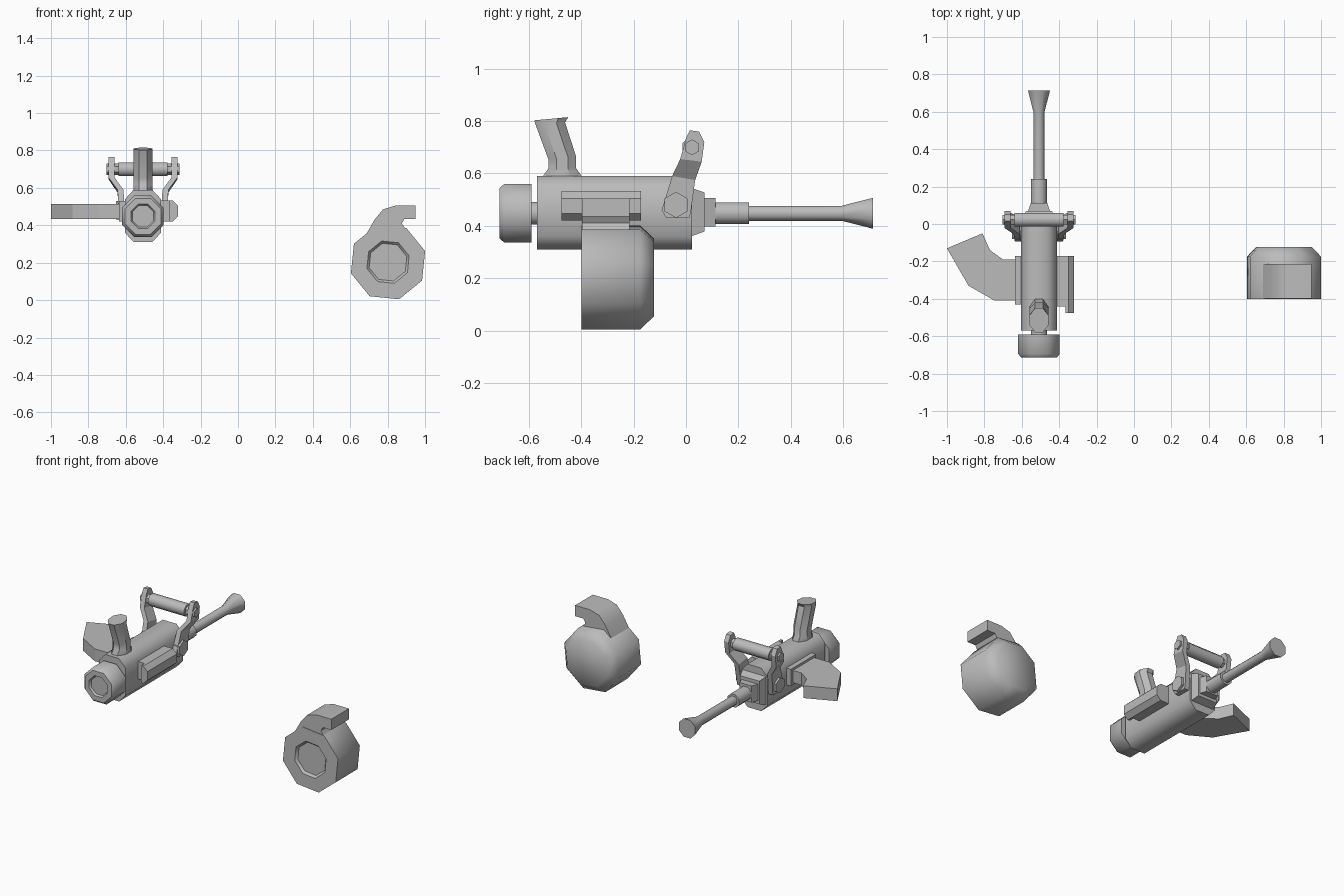
import bpy, bmesh
from math import cos, sin, pi, radians

cube = bpy.data.objects.get("Cube")
if cube:
    bpy.data.objects.remove(cube, do_unlink=True)

grey = bpy.data.materials.new("plain grey")
grey.use_nodes = True
grey.diffuse_color = (0.5, 0.5, 0.5, 1)
grey.node_tree.nodes["Principled BSDF"].inputs["Base Color"].default_value = grey.diffuse_color

CX, CZ = -0.508, 0.448   # axis of the gun


def loft(name, rings, smooth=25):
    """Skin a list of equal-length rings and cap both ends."""
    bm = bmesh.new()
    loops = [[bm.verts.new(p) for p in ring] for ring in rings]
    n = len(loops[0])
    for a, b in zip(loops, loops[1:]):
        for i in range(n):
            j = (i + 1) % n
            bm.faces.new((a[i], a[j], b[j], b[i]))
    bm.faces.new(loops[0])
    bm.faces.new(loops[-1])
    bmesh.ops.recalc_face_normals(bm, faces=bm.faces)
    mesh = bpy.data.meshes.new(name)
    bm.to_mesh(mesh)
    bm.free()
    mesh.materials.append(grey)
    obj = bpy.data.objects.new(name, mesh)
    bpy.context.collection.objects.link(obj)
    bpy.ops.object.select_all(action='DESELECT')
    obj.select_set(True)
    bpy.context.view_layer.objects.active = obj
    bpy.ops.object.shade_smooth_by_angle(angle=radians(smooth))
    return obj


def circle(n, r, turn=0.5):
    return [(r * cos(2 * pi * (i + turn) / n), r * sin(2 * pi * (i + turn) / n)) for i in range(n)]


def lathe_y(name, sections, n=8, smooth=50):
    """Turned part along the gun axis from (y, radius) pairs."""
    return loft(name, [[(CX + a, y, CZ + b) for a, b in circle(n, r)] for y, r in sections], smooth)


def rod_x(name, x0, x1, y, z, r, n=8):
    return loft(name, [[(x, y + a, z + b) for a, b in circle(n, r)] for x in (x0, x1)], 50)


def block_y(name, sections):
    """Rectangular part along y from (y, half width, z low, z high)."""
    return loft(name, [[(CX - w, y, lo), (CX + w, y, lo), (CX + w, y, hi), (CX - w, y, hi)]
                       for y, w, lo, hi in sections])


# Receiver body: tall octagon along y
half = [(0.05, -0.14), (0.096, -0.09), (0.096, 0.09), (0.05, 0.14)]
outline = half + [(-x, z) for x, z in reversed(half)]
loft("receiver_body", [[(CX + x, y, 0.45 + z) for x, z in outline] for y in (-0.57, 0.022)], 50)

# Rear cap with recessed face, and its neck
lathe_y("rear_cap", [(-0.59, 0.12), (-0.695, 0.12), (-0.713, 0.104), (-0.713, 0.07),
                     (-0.70, 0.062)])
lathe_y("rear_neck", [(-0.6, 0.046), (-0.56, 0.046)])

# Front blocks, barrel sleeve, barrel and flared muzzle
block_y("front_collar", [(0.02, 0.085, 0.36, 0.545), (0.07, 0.07, 0.378, 0.528)])
block_y("front_block", [(0.06, 0.062, 0.398, 0.506), (0.112, 0.044, 0.398, 0.506)])
lathe_y("barrel_sleeve", [(0.1, 0.045), (0.24, 0.045)])
lathe_y("barrel", [(0.2, 0.031), (0.595, 0.031), (0.715, 0.064)])

# Upright grip: tilted oval sections, given by rear and front points
grip = [((-0.545, 0.57), (-0.40, 0.57)), ((-0.545, 0.592), (-0.40, 0.592)),
        ((-0.525, 0.62), (-0.42, 0.62)), ((-0.525, 0.652), (-0.42, 0.665)),
        ((-0.574, 0.785), (-0.462, 0.795)), ((-0.58, 0.803), (-0.45, 0.815))]
rings = []
for (ya, za), (yb, zb) in grip:
    rings.append([(CX + a, (ya + yb) / 2 + b * (yb - ya) / 2, (za + zb) / 2 + b * (zb - za) / 2)
                  for a, b in [(0.05 * u / cos(pi / 8), v / cos(pi / 8)) for u, v in circle(8, 1)]])
loft("grip", rings, 40)

# Bent carry handle arms with bolts, mirrored; rows are rear point, front point, offset
arm = [((-0.075, 0.43), (0.012, 0.43), 0.097), ((-0.093, 0.46), (0.018, 0.45), 0.097),
       ((-0.053, 0.59), (0.035, 0.575), 0.104), ((-0.022, 0.655), (0.06, 0.645), 0.152),
       ((0.0, 0.735), (0.07, 0.72), 0.152), ((0.015, 0.765), (0.05, 0.76), 0.152)]
for side, s in (("left", 1), ("right", -1)):
    loft(side + "_handle_arm", [[(CX + s * o, *a), (CX + s * o, *b),
                                 (CX + s * (o + 0.032), *b), (CX + s * (o + 0.032), *a)]
                                for a, b, o in arm])
    rod_x(side + "_arm_bolt", CX + s * 0.09, CX + s * 0.145, -0.038, 0.48, 0.05, 6)
    rod_x(side + "_handle_pin", CX + s * 0.12, CX + s * 0.195, 0.023, 0.70, 0.03, 6)
rod_x("handle_bar", CX - 0.13, CX + 0.13, 0.023, 0.70, 0.04)

# Side housing with chamfered outer edges and a rear tab
housing = [(-0.43, 0.42), (-0.35, 0.42), (-0.32, 0.448), (-0.32, 0.505), (-0.35, 0.533), (-0.43, 0.533)]
loft("side_housing", [[(x, y, z) for x, z in housing] for y in (-0.44, -0.172)])
tab = [(-0.365, 0.42), (-0.35, 0.42), (-0.32, 0.448), (-0.32, 0.505), (-0.35, 0.533), (-0.365, 0.533)]
loft("side_housing_tab", [[(x, y, z) for x, z in tab] for y in (-0.475, -0.43)])

# Magazine well and curved magazine
well = [(-0.59, -0.43), (-0.637, -0.43), (-0.637, -0.17), (-0.59, -0.17)]
loft("magazine_well", [[(x, y, z) for x, y in well] for z in (0.42, 0.53)])
curve = [(-0.62, -0.41), (-0.745, -0.41), (-0.885, -0.33), (-1, -0.13),
         (-0.81, -0.05), (-0.77, -0.14), (-0.7, -0.19), (-0.62, -0.19)]
loft("curved_magazine", [[(x, y, z) for x, y in curve] for z in (0.435, 0.515)])

# Drum magazine: turned octagon with a chamfered back and a hollow front
DX, DZ, TURN = 0.802, 0.203, 0.37
drum = [(-0.385, 0.095), (-0.385, 0.105), (-0.4, 0.118), (-0.4, 0.207), (-0.175, 0.207), (-0.122, 0.155)]
loft("drum", [[(DX + a, y, DZ + b) for a, b in circle(8, r, TURN)] for y, r in drum], 50)

# Feed neck hooking over the drum
neck = [(0.76, 0.34), (0.69, 0.36), (0.73, 0.43), (0.775, 0.485), (0.84, 0.505), (0.95, 0.505),
        (0.95, 0.435), (0.89, 0.435), (0.876, 0.41), (0.895, 0.38), (0.87, 0.34)]
loft("drum_feed_neck", [[(x, y, z) for x, z in neck] for y in (-0.397, -0.215)], 40)
